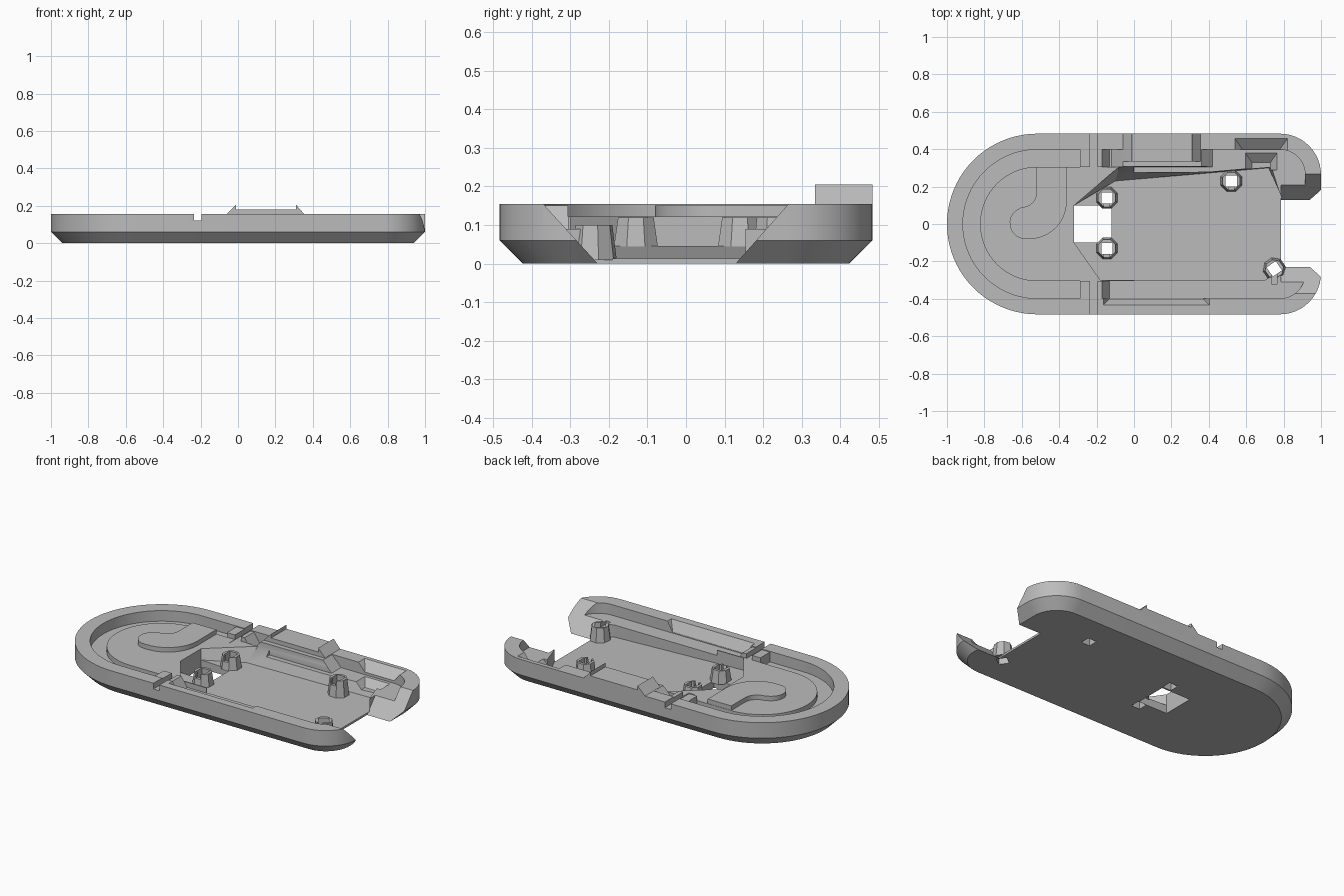
import bpy, bmesh
from math import sin, cos, pi, radians
from mathutils import Vector

cube = bpy.data.objects.get("Cube")
if cube:
    bpy.data.objects.remove(cube, do_unlink=True)

grey = bpy.data.materials.new("plain_grey")
grey.use_nodes = True
COLOUR = (0.5, 0.5, 0.5, 1)
grey.diffuse_color = COLOUR
grey.node_tree.nodes["Principled BSDF"].inputs["Base Color"].default_value = COLOUR

RIM, CHANNEL, PLATEAU = 0.155, 0.09, 0.122


def loft(name, rings):
    """Closed solid through rings of 3D points with equal counts."""
    bm = bmesh.new()
    loops = [[bm.verts.new(p) for p in ring] for ring in rings]
    n = len(loops[0])
    for a, b in zip(loops, loops[1:]):
        for i in range(n):
            j = (i + 1) % n
            bm.faces.new((a[i], a[j], b[j], b[i]))
    bm.faces.new(loops[0][::-1])
    bm.faces.new(loops[-1])
    bmesh.ops.recalc_face_normals(bm, faces=bm.faces)
    mesh = bpy.data.meshes.new(name)
    bm.to_mesh(mesh)
    bm.free()
    obj = bpy.data.objects.new(name, mesh)
    bpy.context.collection.objects.link(obj)
    mesh.materials.append(grey)
    return obj


def prism(name, pts, low, high, axis="z"):
    """Extrude a 2D outline along one axis."""
    place = {"x": lambda a, b, h: (h, a, b),
             "y": lambda a, b, h: (a, h, b),
             "z": lambda a, b, h: (a, b, h)}[axis]
    return loft(name, [[place(a, b, h) for a, b in pts] for h in (low, high)])


def box(name, x0, x1, y0, y1, z0, z1):
    return prism(name, [(x0, y0), (x1, y0), (x1, y1), (x0, y1)], z0, z1)


def combine(target, other, operation):
    mod = target.modifiers.new("combine", "BOOLEAN")
    mod.operation, mod.solver, mod.object = operation, "EXACT", other
    bpy.context.view_layer.objects.active = target
    bpy.ops.object.modifier_apply(modifier=mod.name)
    bpy.data.objects.remove(other, do_unlink=True)


def add(other):
    combine(tray, other, "UNION")


def cut(other):
    combine(tray, other, "DIFFERENCE")


def arc(cx, cy, r, start, end, n):
    angles = [radians(start + (end - start) * i / n) for i in range(n + 1)]
    return [(cx + r * cos(a), cy + r * sin(a)) for a in angles]


def outline(inset):
    r = 0.22 - inset
    return (arc(-0.517, 0, 0.483 - inset, 90, 270, 40)
            + arc(0.78, -0.263, r, -90, 0, 12) + arc(0.78, 0.263, r, 0, 90, 12))


def at(pts, z):
    return [(x, y, z) for x, y in pts]


# Tray shell with chamfered underside and a channel inside the rim
tray = loft("tray", [at(outline(0.06), 0), at(outline(0), 0.06), at(outline(0), RIM)])
cut(prism("channel", outline(0.085), CHANNEL, 0.3))

# Raised plateau in the round end, with a hooked island on it
plateau = arc(-0.517, 0, 0.306, 90, 270, 32) + [(0, -0.306), (0, 0.306)]
add(prism("plateau", plateau, 0.07, PLATEAU))
hook = ([(-0.36, 0.304), (-0.52, 0.304), (-0.52, 0.2)]
        + arc(-0.6, 0.17, 0.08, 0, -90, 6) + arc(-0.58, 0.005, 0.085, 110, 270, 10)
        + arc(-0.56, 0.12, 0.2, -80, 0, 10))
add(prism("hook_island", hook, 0.1, 0.15))

# Fillers across the channel: guide blocks beside the slots, and the latch bed
for y0, y1 in ((0.306, 0.42), (-0.42, -0.306)):
    add(prism("guide_block", [(-0.29, 0.07), (-0.13, 0.07), (-0.13, CHANNEL),
                              (-0.17, 0.15), (-0.29, 0.15)], y0, y1, "y"))
add(prism("latch_bed", [(-0.12, 0.07), (0.42, 0.07), (0.42, CHANNEL), (0.36, 0.154),
                        (-0.06, 0.154), (-0.12, CHANNEL)], 0.306, 0.42, "y"))

# Main cavity with a gently sloping floor and one slanted wall
top = [(-0.32, 0.1), (-0.08, 0.306), (0.74, 0.31), (0.8, 0.12),
       (0.8, -0.24), (0.7, -0.3), (-0.18, -0.3), (-0.32, -0.1)]
low = list(top)
low[1], low[2] = (-0.1, 0.23), (0.72, 0.3)
floor = [(x, y, 0.041 - 0.036 * x) for x, y in low]
cut(loft("cavity", [floor, at(top, PLATEAU), at(top, 0.3)]))

# Open window, flared end notch, rim slots and pockets
cut(box("window", -0.32, -0.12, -0.1, 0.1, -0.1, 0.2))
cut(prism("end_notch", [(-0.22, -0.01), (0.12, -0.01), (0.275, RIM + 0.01),
                        (-0.38, RIM + 0.01)], 0.785, 1.1, "x"))
for y0, y1 in ((0.25, 0.6), (-0.6, -0.306)):
    cut(box("rim_slot", -0.235, -0.195, y0, y1, 0.12, 0.3))
cut(loft("front_pocket", [at([(-0.13, -0.39), (0.37, -0.39), (0.37, -0.40), (-0.13, -0.40)], 0.095),
                          at([(-0.17, -0.39), (0.41, -0.39), (0.41, -0.44), (-0.17, -0.44)], 0.165)]))
cut(loft("cable_funnel", [at([(0.63, 0.29), (0.73, 0.29), (0.73, 0.33), (0.63, 0.33)], 0.05),
                          at([(0.53, 0.29), (0.83, 0.29), (0.83, 0.47), (0.53, 0.47)], 0.165)]))

# Latch with an upright fin at each end
add(prism("latch", [(-0.06, 0.14), (0.355, 0.14), (0.355, RIM), (0.31, 0.205), (0.31, 0.18),
                    (-0.01, 0.18), (-0.01, 0.205), (-0.06, RIM)], 0.335, 0.483, "y"))


# Tapered screw posts with square sockets open to the underside
def ring(cx, cy, r, turn, z, n):
    return [(cx + r * cos(turn + 2 * pi * i / n), cy + r * sin(turn + 2 * pi * i / n), z)
            for i in range(n)]


posts = [(-0.145, 0.14, 45, 0.12), (-0.145, -0.13, 45, 0.12),
         (0.52, 0.23, 45, 0.12), (0.75, -0.24, 80, 0.1)]
for x, y, angle, height in posts:
    turn = radians(angle)
    base = 0.036 - 0.036 * x
    side = turn + pi / 8
    add(loft("post", [ring(x, y, 0.062, side, base, 8), ring(x, y, 0.05, side, height, 8)]))
for x, y, angle, height in posts:
    turn = radians(angle)
    cut(loft("socket", [ring(x, y, 0.042, turn, -0.05, 4), ring(x, y, 0.042, turn, 0.2, 4)]))
    # notch across the top of the post
    cut(box("post_notch", x - 0.015, x + 0.015, y - 0.08, y, height - 0.03, height + 0.01))

bpy.ops.object.select_all(action="DESELECT")
tray.select_set(True)
bpy.context.view_layer.objects.active = tray
bpy.ops.object.shade_smooth_by_angle(angle=radians(25))
